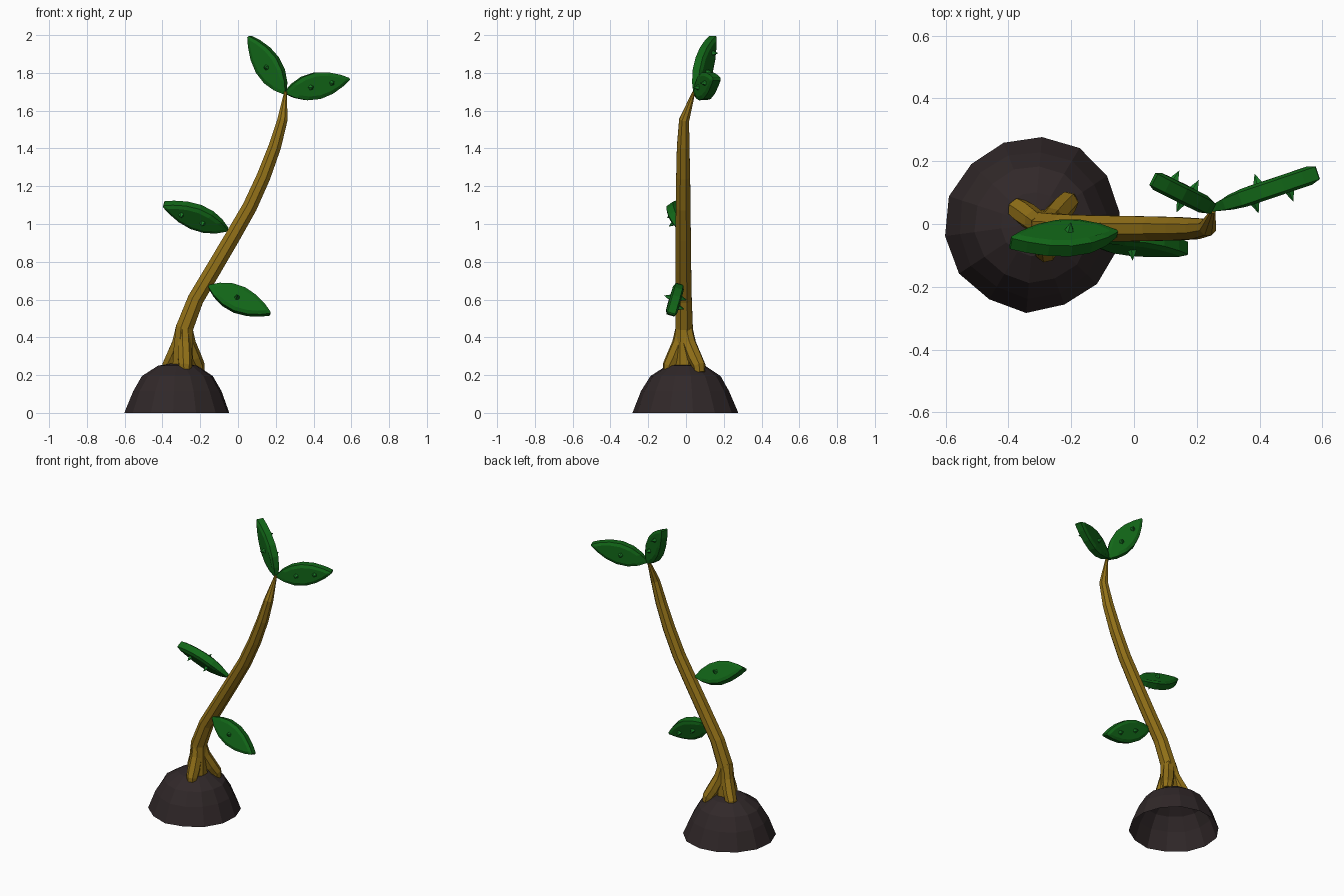
import bpy, bmesh, math, random
from mathutils import Vector

if "Cube" in bpy.data.objects:
    bpy.data.objects.remove(bpy.data.objects["Cube"])

random.seed(4)


def material(name, rgb):
    m = bpy.data.materials.new(name)
    m.diffuse_color = (*rgb, 1)
    m.use_nodes = True
    m.node_tree.nodes["Principled BSDF"].inputs["Base Color"].default_value = m.diffuse_color
    return m


SOIL = material("dark soil", (0.030, 0.021, 0.022))
BARK = material("golden bark", (0.29, 0.165, 0.009))
LEAF = material("leaf green", (0.006, 0.135, 0.009))
THORN = material("thorn green", (0.010, 0.21, 0.020))


def finish(bm, name, mat):
    bmesh.ops.recalc_face_normals(bm, faces=bm.faces)
    me = bpy.data.meshes.new(name)
    bm.to_mesh(me)
    bm.free()
    me.materials.append(mat)
    ob = bpy.data.objects.new(name, me)
    bpy.context.collection.objects.link(ob)
    return ob


def bridge(bm, rings):
    for a, b in zip(rings, rings[1:]):
        n = len(a)
        for i in range(n):
            bm.faces.new((a[i], a[(i + 1) % n], b[(i + 1) % n], b[i]))


def tube(name, pts, mat, sides=8):
    """Tapered tube through (x, y, z, radius) points."""
    bm = bmesh.new()
    ps = [Vector(p[:3]) for p in pts]
    rings = []
    for i, p in enumerate(ps):
        t = (ps[min(i + 1, len(ps) - 1)] - ps[max(i - 1, 0)]).normalized()
        u = Vector((0, 1, 0)).cross(t).normalized()
        v = t.cross(u)
        r = pts[i][3]
        angles = [2 * math.pi * (k + 0.5) / sides for k in range(sides)]
        rings.append([bm.verts.new(p + r * (u * math.cos(a) + v * math.sin(a))) for a in angles])
    bridge(bm, rings)
    bm.faces.new(rings[0])
    bm.faces.new(rings[-1])
    return finish(bm, name, mat)


# Soil mound: slightly irregular dome, open underneath
bm = bmesh.new()
SIDES = 14
wobble = [random.uniform(0.965, 1.02) for _ in range(SIDES)]
rings = []
for r, z in [(0.283, 0), (0.238, 0.115), (0.19, 0.195), (0.105, 0.25)]:
    ring = []
    for k in range(SIDES):
        a = 2 * math.pi * (k + 0.3) / SIDES
        s = r * wobble[k] * random.uniform(0.985, 1.015)
        ring.append(bm.verts.new((-0.318 + s * math.cos(a), s * math.sin(a), z)))
    rings.append(ring)
bridge(bm, rings)
top = bm.verts.new((-0.32, 0, 0.267))
for k in range(SIDES):
    bm.faces.new((rings[-1][k], rings[-1][(k + 1) % SIDES], top))
finish(bm, "soil_mound", SOIL)

# Stem
tube("stem", [
    (-0.292, -0.01, 0.23, 0.06), (-0.29, -0.01, 0.33, 0.056), (-0.283, -0.01, 0.45, 0.05),
    (-0.225, -0.012, 0.60, 0.046), (-0.13, -0.014, 0.76, 0.045), (-0.03, -0.015, 0.93, 0.044),
    (0.062, -0.015, 1.09, 0.042), (0.135, -0.015, 1.25, 0.040), (0.195, -0.015, 1.41, 0.036),
    (0.235, -0.01, 1.55, 0.029), (0.252, 0.042, 1.70, 0.008)], BARK)

# Root flares
for name, x, y in [("left_root", -0.365, 0.045), ("right_root", -0.215, 0.065), ("front_root", -0.28, -0.085)]:
    cx, cy = -0.287, -0.01
    pts = []
    for f, z, r in [(0.1, 0.46, 0.036), (0.35, 0.37, 0.038), (0.75, 0.295, 0.04), (1.05, 0.25, 0.036), (1.1, 0.215, 0.03)]:
        pts.append((cx + (x - cx) * f, cy + (y - cy) * f, z, r))
    tube(name, pts, BARK, 7)


def leaf(name, base, tip, normal):
    """Thick lens-shaped blade: two thorns on the normal side, one on the other."""
    base, tip = Vector(base), Vector(tip)
    d = tip - base
    n = Vector(normal)
    n = (n - d * (n.dot(d) / d.length_squared)).normalized()
    w = n.cross(d).normalized()
    half = [(0.0, 0.006), (0.13, 0.038), (0.3, 0.063), (0.5, 0.071),
            (0.7, 0.058), (0.88, 0.031), (1.0, 0.005)]
    outline = half + [(t, -h) for t, h in reversed(half)]
    bm = bmesh.new()
    rings = []
    for scale, off in [(0.72, -0.03), (1, -0.021), (1, 0.021), (0.72, 0.03)]:
        ring = []
        for t, h in outline:
            tt = 0.5 + (t - 0.5) * (1 if scale == 1 else 0.84)
            o = off * (0.5 + 0.5 * min(1, t / 0.2))
            ring.append(bm.verts.new(base + d * tt + w * h * scale + n * o))
        rings.append(ring)
    bridge(bm, rings)
    bm.faces.new(rings[0])
    bm.faces.new(rings[-1])
    finish(bm, name, LEAF)
    # Thorns
    bm = bmesh.new()
    for t, side in [(0.38, 1), (0.71, 1), (0.46, -1)]:
        c = base + d * t + n * side * 0.026
        apex = bm.verts.new(c + n * side * 0.036)
        ring = []
        for k in range(5):
            a = 2 * math.pi * k / 5
            ring.append(bm.verts.new(c + 0.017 * (w * math.cos(a) + d.normalized() * math.sin(a))))
        for k in range(5):
            bm.faces.new((ring[k], ring[(k + 1) % 5], apex))
        bm.faces.new(ring)
    finish(bm, name + "_thorns", THORN)


leaf("top_left_leaf", (0.25, 0.05, 1.69), (0.062, 0.142, 1.992), (0.46, 0.89, 0))
leaf("top_right_leaf", (0.25, 0.05, 1.695), (0.585, 0.163, 1.768), (0.34, -0.94, 0))
leaf("middle_left_leaf", (-0.055, -0.03, 0.97), (-0.393, -0.06, 1.105), (0, -0.78, -0.62))
leaf("lower_right_leaf", (-0.155, -0.04, 0.67), (0.17, -0.078, 0.525), (0, 0.95, -0.3))
